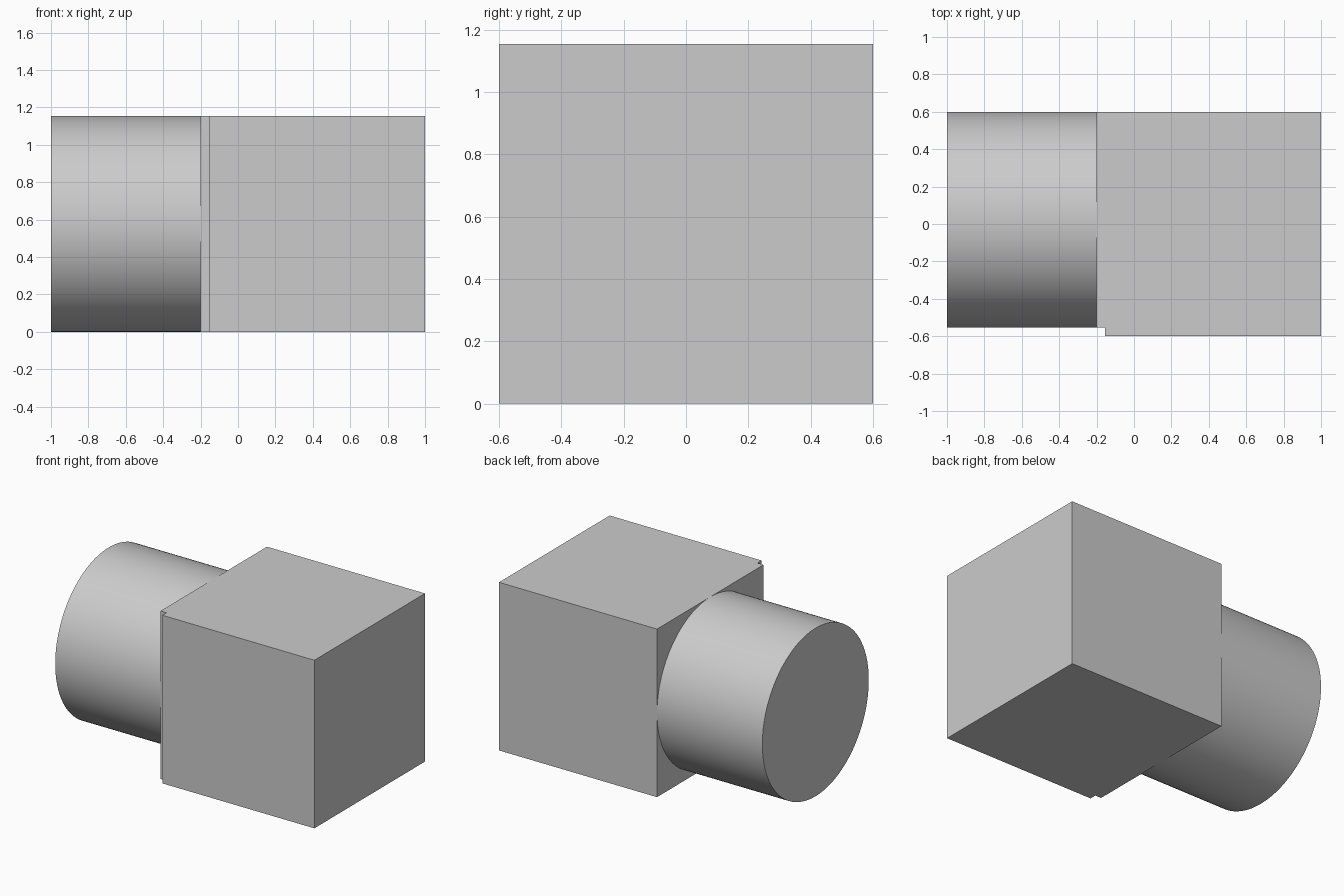
import bpy, bmesh, math
from mathutils import Matrix

old = bpy.data.objects.get("Cube")
if old:
    bpy.data.objects.remove(old, do_unlink=True)

HEIGHT = 1.154
RADIUS = HEIGHT / 2
BACK = 0.6
SHOULDER = -0.2
NOTCH = 0.046

grey = bpy.data.materials.new("light grey")
grey.use_nodes = True
grey.diffuse_color = (0.6, 0.6, 0.6, 1)
grey.node_tree.nodes["Principled BSDF"].inputs["Base Color"].default_value = grey.diffuse_color


def add_object(name, bm):
    bmesh.ops.recalc_face_normals(bm, faces=bm.faces)
    mesh = bpy.data.meshes.new(name)
    bm.to_mesh(mesh)
    bm.free()
    mesh.materials.append(grey)
    obj = bpy.data.objects.new(name, mesh)
    bpy.context.collection.objects.link(obj)
    return obj


# Block: square profile with one notched corner, extruded upwards
bm = bmesh.new()
profile = [(SHOULDER, BACK), (SHOULDER, NOTCH - BACK),
           (SHOULDER + NOTCH, NOTCH - BACK), (SHOULDER + NOTCH, -BACK),
           (1, -BACK), (1, BACK)]
base = bm.faces.new([bm.verts.new((x, y, 0)) for x, y in profile])
top = bmesh.ops.extrude_face_region(bm, geom=[base], use_keep_orig=True)
bmesh.ops.translate(bm, vec=(0, 0, HEIGHT),
                    verts=[v for v in top["geom"] if isinstance(v, bmesh.types.BMVert)])
add_object("notched_block", bm)

# Round boss lying along x, flush with the back, top and bottom of the block
bm = bmesh.new()
length = SHOULDER + 1
bmesh.ops.create_cone(bm, cap_ends=True, segments=128, radius1=RADIUS, radius2=RADIUS,
                      depth=length,
                      matrix=Matrix.Translation((-1 + length / 2, BACK - RADIUS, RADIUS))
                      @ Matrix.Rotation(math.pi / 2, 4, "Y"))
boss = add_object("round_boss", bm)
bpy.ops.object.select_all(action="DESELECT")
boss.select_set(True)
bpy.context.view_layer.objects.active = boss
bpy.ops.object.shade_smooth_by_angle(angle=math.radians(30))
